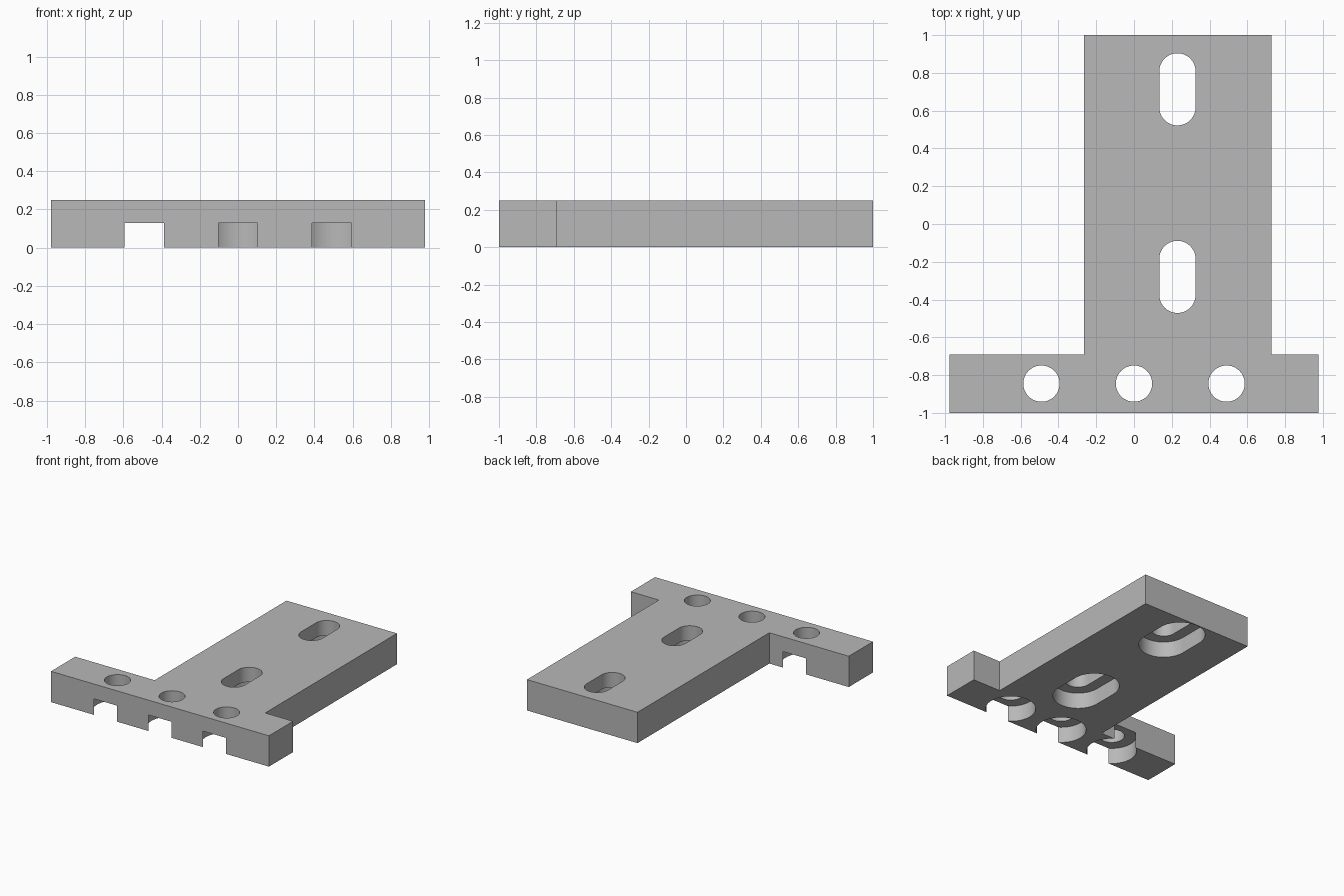
import bpy, bmesh, math

cube = bpy.data.objects.get("Cube")
if cube:
    bpy.data.objects.remove(cube, do_unlink=True)

HEIGHT = 0.25
POCKET_TOP = 0.13
HOLE_R, POCKET_R = 0.096, 0.186
BAR_Y = -0.845

# (x, y, half distance between the two end arcs)
OPENINGS = [(x, BAR_Y, 0) for x in (-0.49, 0, 0.49)]
OPENINGS += [(0.23, y, 0.095) for y in (-0.28, 0.713)]

grey = bpy.data.materials.new("plain grey")
grey.use_nodes = True
colour = (0.48, 0.48, 0.48, 1)
grey.diffuse_color = colour
grey.node_tree.nodes["Principled BSDF"].inputs["Base Color"].default_value = colour


def prisms(name, outlines, z0, z1):
    """Extrude closed outlines upwards into one object."""
    bm = bmesh.new()
    for outline in outlines:
        face = bm.faces.new([bm.verts.new((x, y, z0)) for x, y in outline])
        top = bmesh.ops.extrude_face_region(bm, geom=[face])["geom"]
        verts = [v for v in top if isinstance(v, bmesh.types.BMVert)]
        bmesh.ops.translate(bm, verts=verts, vec=(0, 0, z1 - z0))
    bmesh.ops.recalc_face_normals(bm, faces=bm.faces)
    mesh = bpy.data.meshes.new(name)
    bm.to_mesh(mesh)
    bm.free()
    mesh.materials.append(grey)
    obj = bpy.data.objects.new(name, mesh)
    bpy.context.collection.objects.link(obj)
    return obj


def slot(x, y, half, radius, steps=32):
    """Outline of a circle, or of a slot lengthened along y."""
    points = []
    for start, shift in ((0, half), (math.pi, -half)):
        for i in range(steps + (half > 0)):
            a = start + math.pi * i / steps
            points.append((x + radius * math.cos(a), y + shift + radius * math.sin(a)))
    return points


# T-shaped plate: crossbar at the front, offset stem running back
plate = prisms("mounting_plate", [[
    (-0.978, -1), (0.978, -1), (0.978, -0.69), (0.727, -0.69),
    (0.727, 1), (-0.265, 1), (-0.265, -0.69), (-0.978, -0.69)]], 0, HEIGHT)

# Through holes, and wider pockets sunk into the underside
cutters = [
    prisms("through_hole_cutter", [slot(*o, HOLE_R) for o in OPENINGS], -0.1, HEIGHT + 0.1),
    prisms("underside_pocket_cutter", [slot(*o, POCKET_R) for o in OPENINGS], -0.05, POCKET_TOP),
]
bpy.ops.object.select_all(action='DESELECT')
plate.select_set(True)
bpy.context.view_layer.objects.active = plate
for cutter in cutters:
    cut = plate.modifiers.new(cutter.name, 'BOOLEAN')
    cut.operation = 'DIFFERENCE'
    cut.solver = 'EXACT'
    cut.object = cutter
    cutter.hide_render = True
    bpy.ops.object.modifier_apply(modifier=cut.name)
    bpy.data.objects.remove(cutter, do_unlink=True)

bpy.ops.object.shade_smooth_by_angle(angle=math.radians(30))
